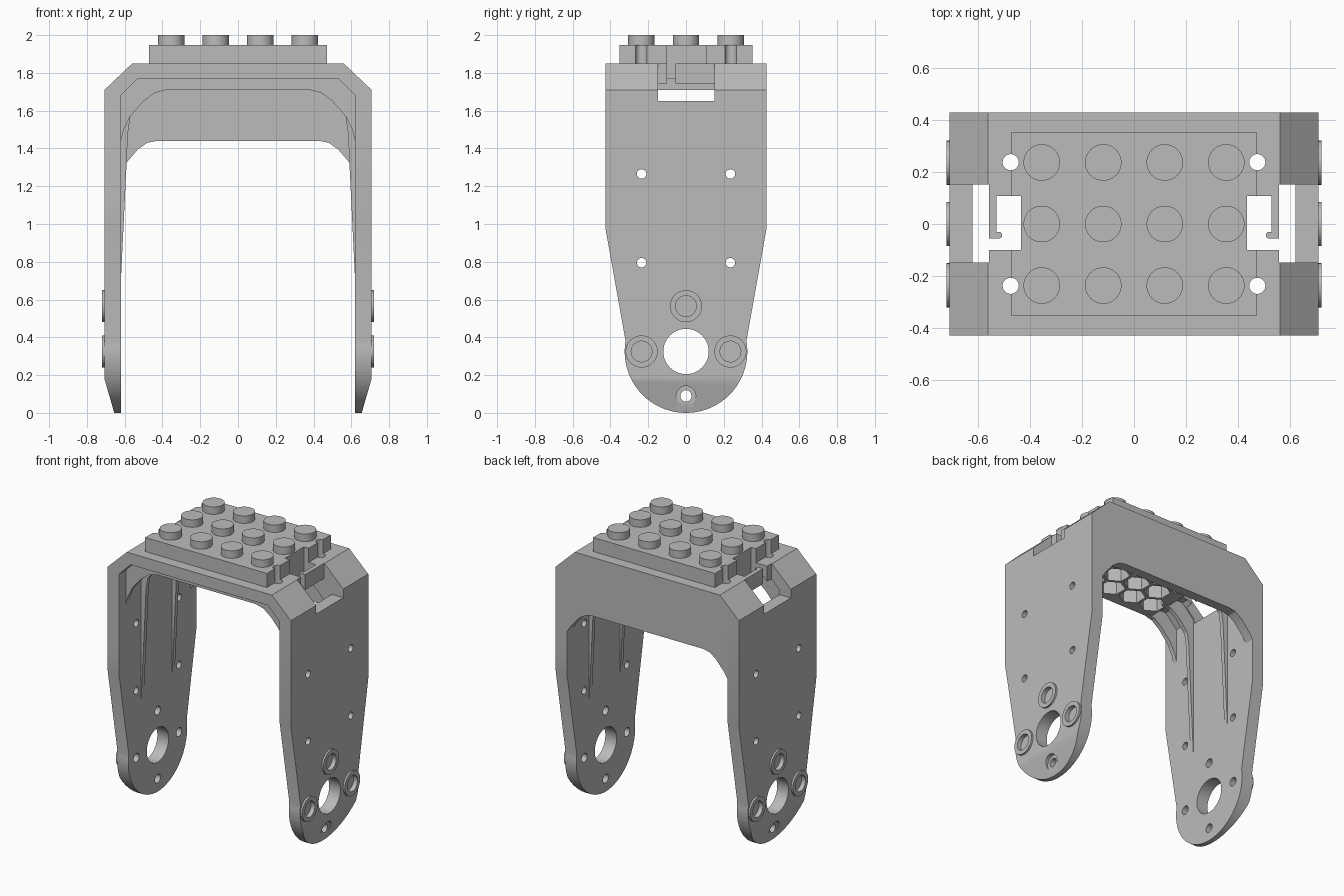
import bpy, bmesh, math
from mathutils import Matrix, Vector

if "Cube" in bpy.data.objects:
    bpy.data.objects.remove(bpy.data.objects["Cube"], do_unlink=True)

grey = bpy.data.materials.new("plain grey")
grey.use_nodes = True
grey.diffuse_color = (0.5, 0.5, 0.5, 1)
grey.node_tree.nodes["Principled BSDF"].inputs["Base Color"].default_value = (0.5, 0.5, 0.5, 1)
parts = []


def add(name, bm):
    bmesh.ops.recalc_face_normals(bm, faces=bm.faces)
    mesh = bpy.data.meshes.new(name)
    bm.to_mesh(mesh)
    bm.free()
    obj = bpy.data.objects.new(name, mesh)
    mesh.materials.append(grey)
    bpy.context.collection.objects.link(obj)
    parts.append(obj)
    return obj


def prism(name, pts, axis, a, b):
    """Extrude a 2D outline from a to b along x, y or z."""
    place = {"x": lambda u, v: (a, u, v), "y": lambda u, v: (u, a, v), "z": lambda u, v: (u, v, a)}[axis]
    bm = bmesh.new()
    face = bm.faces.new([bm.verts.new(place(u, v)) for u, v in pts])
    ext = bmesh.ops.extrude_face_region(bm, geom=[face])
    shift = Vector([b - a if k == axis else 0 for k in "xyz"])
    bmesh.ops.translate(bm, vec=shift, verts=[v for v in ext["geom"] if isinstance(v, bmesh.types.BMVert)])
    return add(name, bm)


def box(name, x, y, z):
    return prism(name, [(x[0], y[0]), (x[1], y[0]), (x[1], y[1]), (x[0], y[1])], "z", *z)


def rods(name, centres, r, length, axis="z", sides=32):
    """Cylinders of one size at the given centres, as one mesh."""
    turn = Matrix.Rotation(math.pi / 2, 4, "Y") if axis == "x" else Matrix()
    bm = bmesh.new()
    for c in centres:
        bmesh.ops.create_cone(bm, cap_ends=True, segments=sides, radius1=r, radius2=r, depth=length,
                              matrix=Matrix.Translation(c) @ turn)
    return add(name, bm)


def boolean(obj, other, op="DIFFERENCE"):
    mod = obj.modifiers.new("cut", "BOOLEAN")
    mod.operation, mod.solver, mod.object = op, "EXACT", other
    bpy.context.view_layer.objects.active = obj
    bpy.ops.object.modifier_apply(modifier=mod.name)


def discard(*objs):
    for o in objs:
        parts.remove(o)
        bpy.data.objects.remove(o, do_unlink=True)


def flip(pts):
    return [(-u, v) for u, v in reversed(pts)]


# Arched shell: front profile trimmed by the side profile
outer = [(.655, 0), (.707, .18), (.707, 1.71), (.56, 1.85)]
inner = [(.53, 1.77), (.62, 1.68), (.62, 0)]
shell = prism("arched_frame", outer + flip(outer) + flip(inner) + inner, "y", -.427, .427)
arc = [(.325 * math.cos(t), .325 + .325 * math.sin(t))
       for t in [math.radians(10 - 200 * i / 40) for i in range(41)]]
side = prism("side_trim", [(-.427, .98), (-.427, 1.9), (.427, 1.9), (.427, .98)] + arc, "x", -1, 1)
boolean(shell, side, "INTERSECT")
discard(side)

# Back wall with rounded lower corners
low = [(.43, 1.44), (.48, 1.43), (.53, 1.395), (.59, 1.325), (.62, 1.28)]
wall = low + [(.62, 1.68), (.53, 1.77)]
prism("back_wall", wall + flip(wall), "y", .36, .427)

# Front arch rib and tapering side ribs under the roof
curve = [(.38, 1.71), (.44, 1.695), (.5, 1.65), (.57, 1.57)]
arch = curve + [(.605, 1.5), (.62, 1.44), (.62, 1.68), (.53, 1.77)]
prism("front_rib", arch + flip(arch), "y", -.35, -.32)
rib = [(.38, 1.77)] + curve + [(.583, 1.48), (.59, 1.32), (.62, .7), (.62, 1.68), (.53, 1.77)]
for y in (-.183, .155):
    for pts, label in ((rib, "left"), (flip(rib), "right")):
        prism(label + "_tapered_rib", pts, "y", y, y + .028)

# Studded plate on the roof
plate = box("top_plate", (-.47, .47), (-.352, .352), (1.85, 1.948))
rods("top_studs", [(x, y, 1.97) for x in (-.354, -.118, .118, .354) for y in (-.236, 0, .236)], .07, .06)

# Honeycomb below the roof
lattice = box("honeycomb", (-.42, .42), (-.32, .36), (1.71, 1.77))
cells = []
for row in range(4):
    n = 5 - row % 2
    cells += [((i - (n - 1) / 2) * .167, (row - 1.5) * .145, 1.76) for i in range(n)]
hexes = rods("hex_cutter", cells, .085, .12, sides=6)
boolean(lattice, hexes)
boolean(shell, hexes)
discard(hexes)

# Raised screw bosses
seats = [(0, .565), (-.235, .325), (.235, .325)]
bosses = rods("screw_bosses", [(s * .7, y, z) for s in (-1, 1) for y, z in seats], .085, .04, "x")

# Screw recesses, through holes and the large pivot hole
recess = rods("recess_cutter", [(s * .74, y, z) for s in (-1, 1) for y, z in seats], .055, .1, "x")
toe_recess = rods("toe_cutter", [(s * .72, 0, .09) for s in (-1, 1)], .052, .1, "x")
small = [(0, .09)] + seats
screws = rods("screw_cutter", [(0, y, z) for y, z in small], .03, 2, "x")
pins = rods("pin_cutter", [(0, y, z) for y in (-.235, .235) for z in (.795, 1.265)], .025, 2, "x")
pivot = rods("pivot_cutter", [(0, 0, .325)], .12, 2, "x", 48)
for cutter in (recess, toe_recess, screws, pins, pivot):
    boolean(shell, cutter)
boolean(bosses, recess)
discard(recess, toe_recess, screws, pins, pivot)

# Vertical roof holes and the clip slots at both ends
drill = rods("drill_cutter", [(x, y, 1.8) for x in (-.473, .473) for y in (-.237, .237)], .031, .6)
boolean(shell, drill)
boolean(plate, drill)
discard(drill)
for s in (-1, 1):
    slots = [box("slot_cutter", sorted((s * a, s * b)), y, (z, 2.1)) for a, b, y, z in (
        (.433, .527, (-.1, .108), 1.6), (.5, .6, (-.1, -.055), 1.6), (.557, .8, (-.147, .152), 1.65))]
    for slot in slots:
        boolean(shell, slot)
    boolean(plate, slots[0])
    discard(*slots)
    # Hooked end of the clip arm
    rods("clip_hook", [(s * .518, -.043, 1.81)], .0125, .08, sides=16)
    box("clip_tip", sorted((s * .518, s * .53)), (-.055, -.03), (1.77, 1.85))

# Smooth round surfaces, keep the edges crisp
bpy.ops.object.select_all(action="DESELECT")
for o in parts:
    o.select_set(True)
bpy.context.view_layer.objects.active = shell
bpy.ops.object.shade_smooth_by_angle(angle=math.radians(20))
